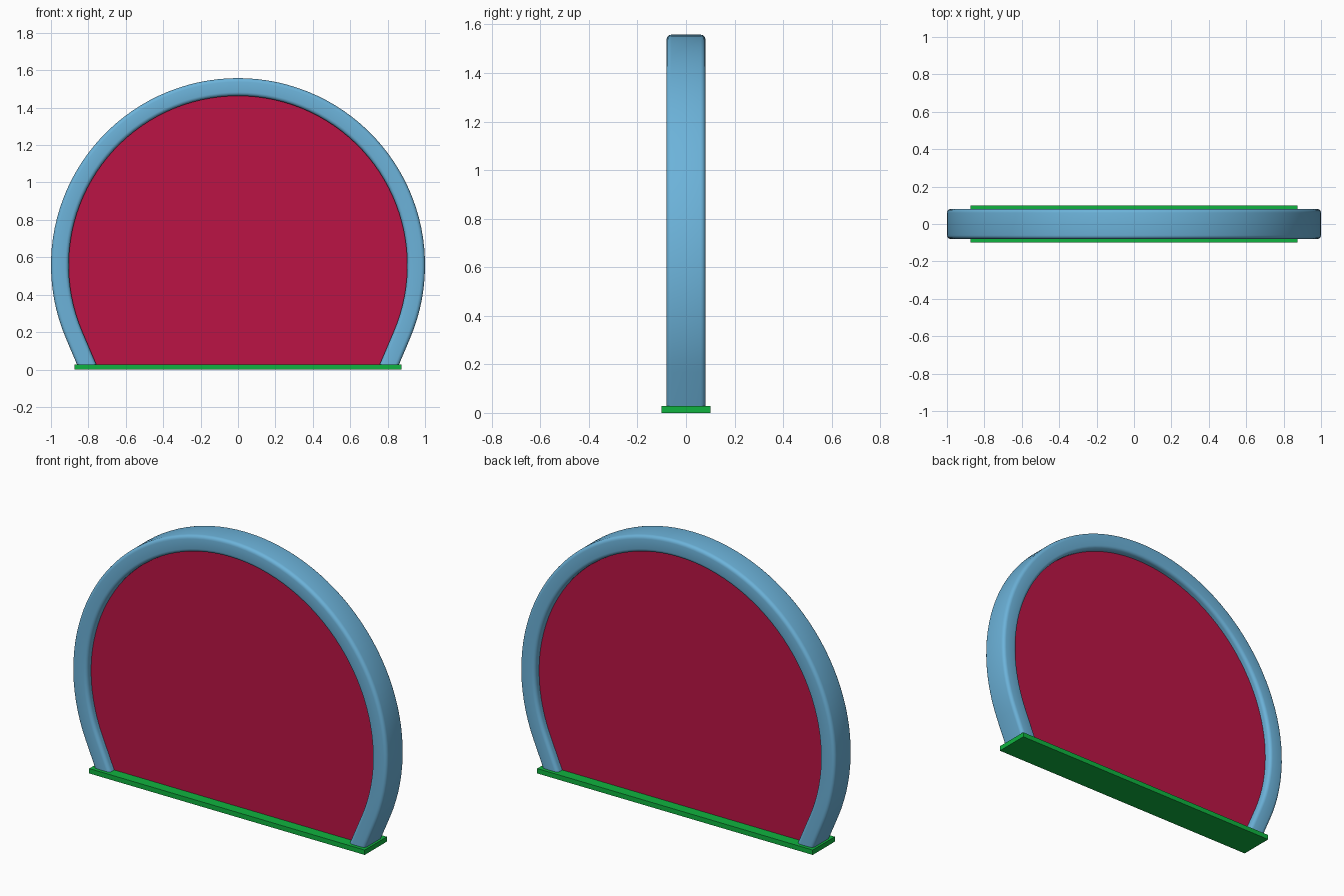
import bpy, bmesh
from math import sin, cos, tan, pi, radians

if "Cube" in bpy.data.objects:
    bpy.data.objects.remove(bpy.data.objects["Cube"])

RADIUS, CENTRE_Z = 0.9525, 0.558   # centre line of the arch
DROOP = radians(23)                # arc continues this far below centre
FOOT_Z = 0.015                     # feet end inside the base


def finish(name, bm, colour, smooth=False):
    bmesh.ops.recalc_face_normals(bm, faces=bm.faces)
    for f in bm.faces:
        f.smooth = smooth and len(f.verts) == 4
    mesh = bpy.data.meshes.new(name)
    bm.to_mesh(mesh)
    bm.free()
    obj = bpy.data.objects.new(name, mesh)
    bpy.context.collection.objects.link(obj)
    mat = bpy.data.materials.new(name + "_colour")
    mat.diffuse_color = (*colour, 1)
    mat.use_nodes = True
    mat.node_tree.nodes["Principled BSDF"].inputs["Base Color"].default_value = mat.diffuse_color
    mesh.materials.append(mat)
    return obj


def arch_outline(offset, steps=72):
    """Arc with straight tangent feet, offset outward from the centre line."""
    r = RADIUS + offset
    pts = []
    for i in range(steps + 1):
        a = -DROOP + (pi + 2 * DROOP) * i / steps
        pts.append((r * cos(a), CENTRE_Z + r * sin(a)))
    foot_x = pts[0][0] - tan(DROOP) * (pts[0][1] - FOOT_Z)
    return [(foot_x, FOOT_Z)] + pts + [(-foot_x, FOOT_Z)]


# Frame: rounded rectangle swept along the arch
half_w, half_d, corner, seg = 0.0475, 0.08, 0.02, 4
profile = []
for k, (su, sv) in enumerate([(1, 1), (-1, 1), (-1, -1), (1, -1)]):
    for j in range(seg + 1):
        a = (k + j / seg) * pi / 2
        profile.append((su * (half_w - corner) + corner * cos(a),
                        sv * (half_d - corner) + corner * sin(a)))
bm = bmesh.new()
rails = [[bm.verts.new((x, v, z)) for x, z in arch_outline(u)] for u, v in profile]
for k, rail in enumerate(rails):
    nxt = rails[(k + 1) % len(rails)]
    for i in range(len(rail) - 1):
        bm.faces.new((rail[i], rail[i + 1], nxt[i + 1], nxt[i]))
for end in (0, -1):
    bm.faces.new([rail[end] for rail in rails])
finish("arch_frame", bm, (0.15, 0.45, 0.70), smooth=True)

# Panel: recessed slab filling the arch
bm = bmesh.new()
face = bm.faces.new([bm.verts.new((x, -0.04, z)) for x, z in arch_outline(0)])
ext = bmesh.ops.extrude_face_region(bm, geom=[face], use_keep_orig=True)
bmesh.ops.translate(bm, vec=(0, 0.08, 0),
                    verts=[g for g in ext["geom"] if isinstance(g, bmesh.types.BMVert)])
finish("panel", bm, (0.50, 0.007, 0.06))

# Base: thin flat plate
bm = bmesh.new()
bmesh.ops.create_cube(bm, size=1)
bmesh.ops.scale(bm, vec=(1.75, 0.2, 0.028), verts=bm.verts)
bmesh.ops.translate(bm, vec=(0, 0, 0.014), verts=bm.verts)
finish("base_plate", bm, (0.005, 0.45, 0.05))
